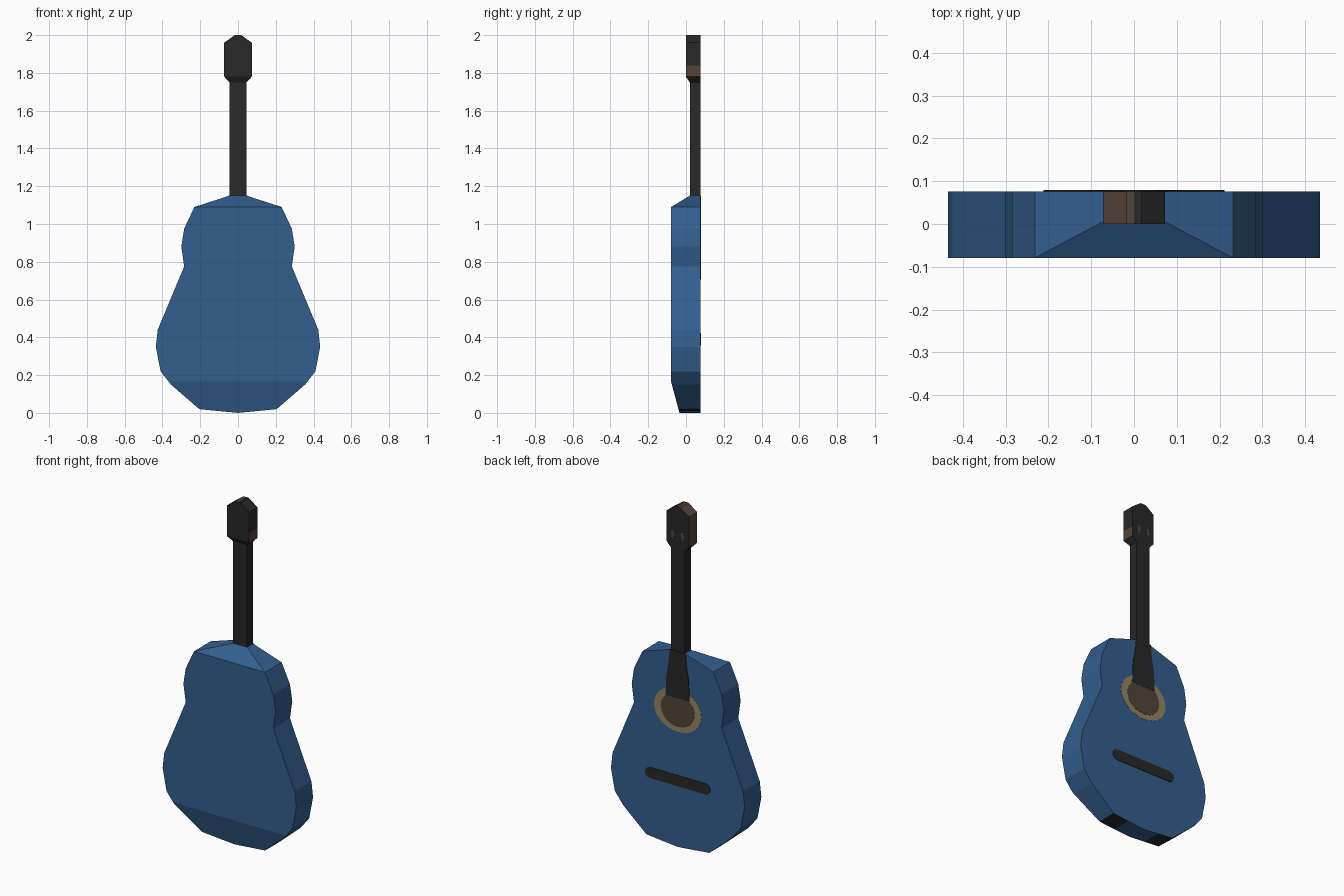
import bpy, bmesh, math
from mathutils import Vector

cube = bpy.data.objects.get("Cube")
if cube:
    bpy.data.objects.remove(cube, do_unlink=True)


def material(name, color):
    m = bpy.data.materials.new(name)
    m.use_nodes = True
    m.diffuse_color = (*color, 1)
    bsdf = m.node_tree.nodes["Principled BSDF"]
    bsdf.inputs["Base Color"].default_value = (*color, 1)
    bsdf.inputs["Roughness"].default_value = 0.8
    return m


BLUE = material("blue_lacquer", (0.033, 0.112, 0.275))
BLACK = material("black_wood", (0.021, 0.021, 0.021))
BROWN = material("brown_wood", (0.085, 0.056, 0.042))
TAN = material("tan_inlay", (0.29, 0.24, 0.12))


def prism(name, outline, y0, y1, mats, cuts=(), rule=None):
    """Extrude an x-z outline along y, slice by planes, then paint by rule."""
    bm = bmesh.new()
    face = bm.faces.new([bm.verts.new((x, y0, z)) for x, z in outline])
    out = bmesh.ops.extrude_face_region(bm, geom=[face], use_keep_orig=True)
    moved = [v for v in out["geom"] if isinstance(v, bmesh.types.BMVert)]
    bmesh.ops.translate(bm, verts=moved, vec=(0, y1 - y0, 0))
    for point, normal in cuts:
        geom = bm.verts[:] + bm.edges[:] + bm.faces[:]
        bmesh.ops.bisect_plane(bm, geom=geom, dist=0.0005, plane_co=point,
                               plane_no=normal, clear_outer=True)
        bmesh.ops.holes_fill(bm, edges=[e for e in bm.edges if e.is_boundary], sides=0)
    bmesh.ops.recalc_face_normals(bm, faces=bm.faces[:])
    bm.normal_update()
    if rule:
        for f in bm.faces:
            f.material_index = rule(f.normal, f.calc_center_median())
    mesh = bpy.data.meshes.new(name)
    bm.to_mesh(mesh)
    bm.free()
    for m in mats:
        mesh.materials.append(m)
    obj = bpy.data.objects.new(name, mesh)
    bpy.context.collection.objects.link(obj)
    return obj


def mirrored(half):
    """Close a right-hand outline with its mirror image."""
    return half + [(-x, z) for x, z in reversed(half) if x > 0]


def ellipse(cx, cz, rx, rz, n=28):
    return [(cx + rx * math.cos(2 * math.pi * i / n),
             cz + rz * math.sin(2 * math.pi * i / n)) for i in range(n)]


def slope(y0, z0, y1, z1, up):
    """Plane through two y-z points, facing the removed side."""
    n = Vector((0, -abs(z1 - z0), up * abs(y1 - y0))).normalized()
    return Vector((0, y0, z0)), n


# Body: faceted waisted box with sloped shoulder and sloped foot
half_body = [(0, 0), (0.105, 0.01), (0.205, 0.02), (0.355, 0.15), (0.41, 0.22),
             (0.435, 0.35), (0.425, 0.44), (0.285, 0.775), (0.3, 0.88),
             (0.285, 0.975), (0.231, 1.09), (0.045, 1.15)]
prism("body", mirrored(half_body), -0.079, 0.076, [BLUE, BLACK],
      cuts=[slope(-0.079, 1.09, 0.02, 1.15, 1), slope(-0.079, 0.165, -0.04, 0.02, -1)],
      rule=lambda n, c: int(n.z < -0.9 and abs(c.x) > 0.1))

# Neck
prism("neck", [(-0.045, 1.14), (0.045, 1.14), (0.045, 1.77), (-0.045, 1.77)],
      0.02, 0.076, [BLACK])

# Headstock: brown on its right edge and on the lower left edge
half_head = [(0, 1.75), (0.045, 1.75), (0.073, 1.78), (0.073, 1.838),
             (0.073, 1.96), (0.017, 2.0), (0, 2.0)]
prism("headstock", mirrored(half_head), 0.0, 0.076, [BLACK, BROWN],
      cuts=[slope(0.0, 1.78, 0.02, 1.75, -1)],
      rule=lambda n, c: int(abs(n.y) < 0.4 and c.z > 1.79
                            and (c.x < 0 or c.z < 1.838)))

# Peg slots
for side, label in ((1, "left"), (-1, "right")):
    prism(f"peg_slot_{label}", ellipse(side * 0.032, 1.835, 0.012, 0.026, 8),
          0.075, 0.0775, [BROWN])

# Rosette and sound hole
prism("rosette", ellipse(0, 0.805, 0.155, 0.128), 0.075, 0.0775, [TAN])
prism("sound_hole", ellipse(0, 0.805, 0.11, 0.098), 0.075, 0.0785, [BROWN])

# Fingerboard running over the body to the sound hole
prism("fingerboard", mirrored([(0.078, 0.875), (0.072, 1.0), (0.06, 1.06), (0.05, 1.15)]),
      0.075, 0.0795, [BLACK])

# Bridge with rounded ends
bridge = [(s * 0.18 + 0.032 * math.cos(a), 0.39 + 0.032 * math.sin(a))
          for s, start in ((1, -0.5), (-1, 0.5))
          for a in (math.pi * (start + i / 6) for i in range(7))]
prism("bridge", bridge, 0.075, 0.079, [BLACK])
